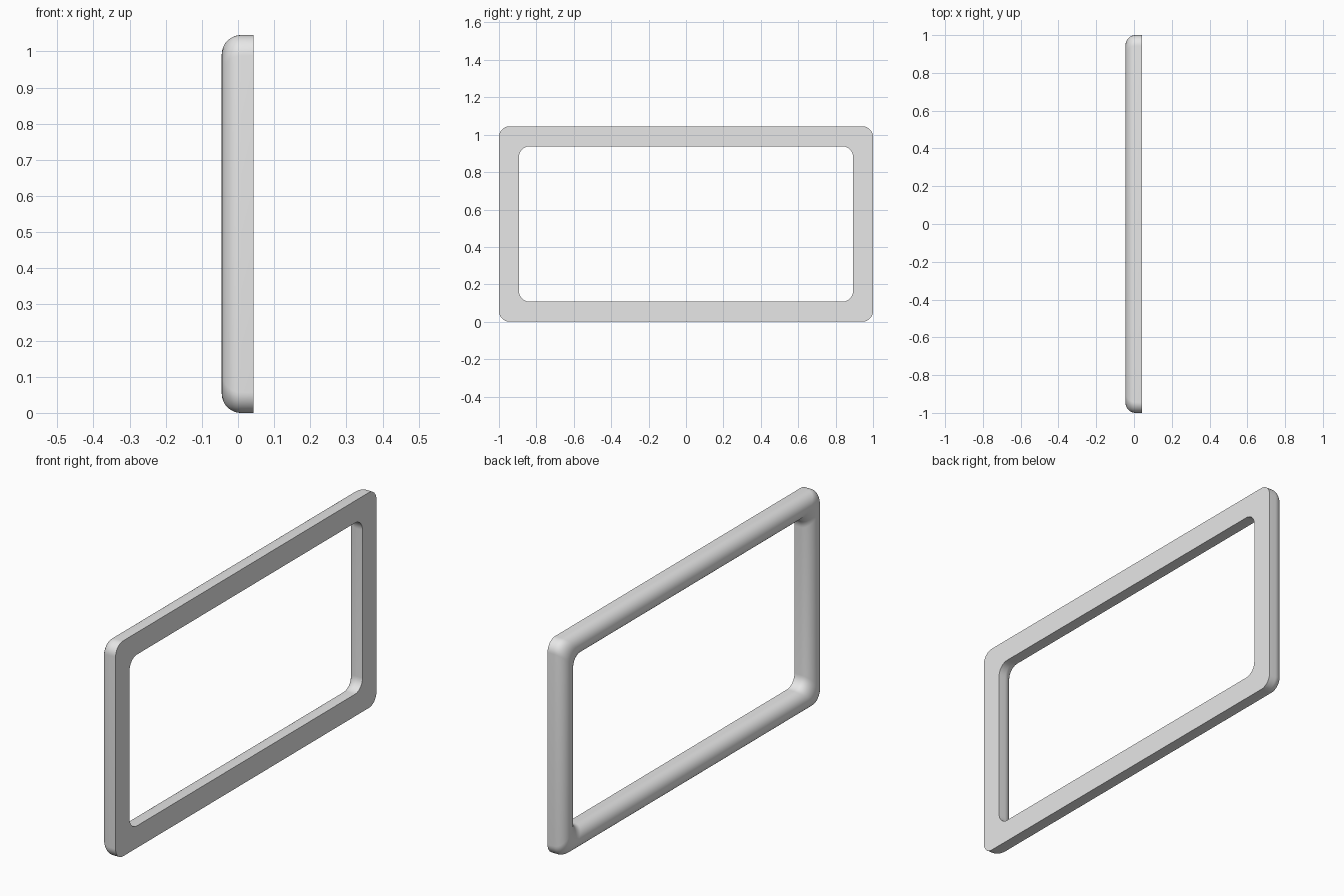
import bpy, bmesh, math

if "Cube" in bpy.data.objects:
    bpy.data.objects.remove(bpy.data.objects["Cube"])

W, H = 1.0, 1.045          # half width, full height
BAND = 0.107               # width of the frame band
RAD = 0.057                # corner radius, same on outer and inner edges
X_FLAT, X_ROUND = 0.043, -0.045
SEG = 10                   # steps per corner
ARC = 24                   # steps over the rounded side


def rounded_loop(inset):
    """Rounded rectangle in the YZ plane, inset from the outline."""
    cy, cz = W - inset - RAD, H / 2 - inset - RAD
    pts = []
    for k, (sy, sz) in enumerate([(1, 1), (-1, 1), (-1, -1), (1, -1)]):
        for i in range(SEG + 1):
            a = math.pi / 2 * (k + i / SEG)
            pts.append((sy * cy + RAD * math.cos(a),
                        H / 2 + sz * cz + RAD * math.sin(a)))
    return pts


# Cross-section: flat on +x, half round on -x, as (inset, x)
r = BAND / 2
section = [(0, X_FLAT)]
for i in range(ARC + 1):
    a = math.pi * i / ARC
    section.append((r - r * math.cos(a), X_ROUND + r - r * math.sin(a)))
section.append((BAND, X_FLAT))

# Frame: rings bridged all the way around the section
bm = bmesh.new()
rings = [[bm.verts.new((x, y, z)) for y, z in rounded_loop(d)] for d, x in section]
n = len(rings[0])
for j, ring in enumerate(rings):
    nxt = rings[(j + 1) % len(rings)]
    for i in range(n):
        k = (i + 1) % n
        bm.faces.new((ring[i], ring[k], nxt[k], nxt[i]))
bmesh.ops.recalc_face_normals(bm, faces=bm.faces)
mesh = bpy.data.meshes.new("frame")
bm.to_mesh(mesh)
bm.free()

frame = bpy.data.objects.new("frame", mesh)
bpy.context.collection.objects.link(frame)
grey = bpy.data.materials.new("light grey")
grey.diffuse_color = (0.8, 0.8, 0.8, 1)
grey.use_nodes = True
grey.node_tree.nodes["Principled BSDF"].inputs["Base Color"].default_value = grey.diffuse_color
mesh.materials.append(grey)

bpy.context.view_layer.objects.active = frame
frame.select_set(True)
bpy.ops.object.shade_smooth_by_angle(angle=math.radians(40))
